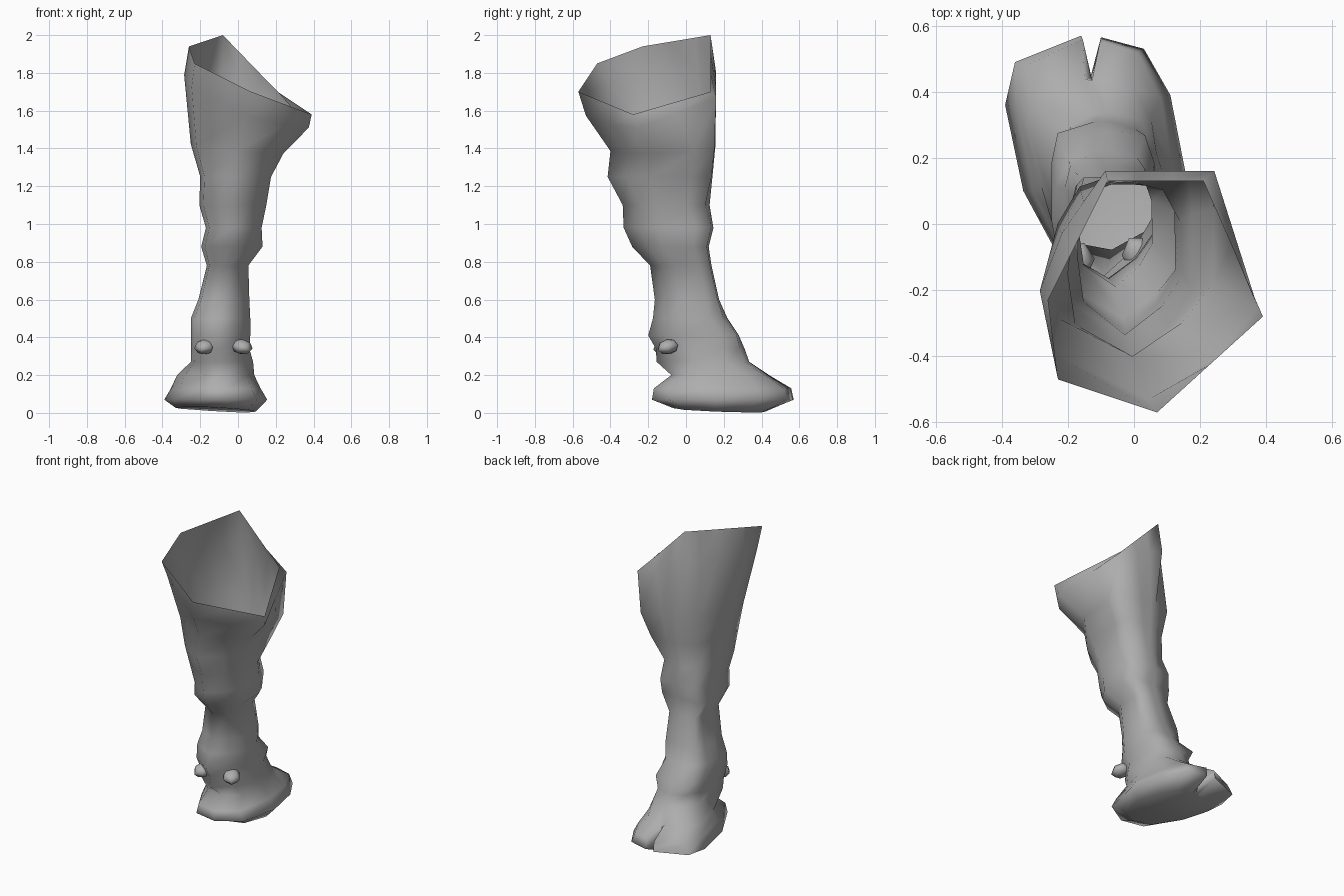
import bpy, bmesh, math
from mathutils import Vector

cube = bpy.data.objects.get("Cube")
if cube:
    bpy.data.objects.remove(cube, do_unlink=True)

grey = bpy.data.materials.new("plain grey")
grey.use_nodes = True
COLOR = (0.42, 0.42, 0.42, 1)
grey.diffuse_color = COLOR
grey.node_tree.nodes["Principled BSDF"].inputs["Base Color"].default_value = COLOR

# Leg cross-sections in a unit box, starting at the toe side
BACK = [(1, -.2), (.62, -.63), (0, -1), (-.88, -.6), (-1, -.05)]
ROUND_SIDE = [(-.92, .45), (-.65, .85), (-.15, 1)]
SQUARE_SIDE = [(-1, .6), (-.88, .98), (-.15, 1)]
THIGH = [(-.1, 1), (.2, 1), (.6, 1), (.8, .4), *BACK, (-.8, .45), (-.6, .73), (-.4, 1)]
CALF = [(0, 1), (.3, 1), (.95, .98), (1, .6), *BACK, *ROUND_SIDE]
KNEE = [(0, 1), (.15, 1), (.8, .95), (.98, .6), *BACK, *SQUARE_SIDE]
ANKLE = [(0, 1), (.15, 1), (.65, .9), (.93, .5), *BACK, *ROUND_SIDE]
# Outline of the cloven foot, same order, starting in the cleft
FOOT = [(-.13, .45), (-.10, .565), (.03, .53), (.11, .39), (.155, .16), (.10, -.09),
        (-.05, -.18), (-.20, -.15), (-.335, .10), (-.39, .36), (-.36, .49), (-.16, .57)]


def leg_ring(section, z, x0, x1, y0, y1, sx=0, sy=0):
    cx, cy, rx, ry = (x0 + x1) / 2, (y0 + y1) / 2, (x1 - x0) / 2, (y1 - y0) / 2
    return [Vector((cx + u * rx, cy + v * ry, z + sx * u * rx + sy * v * ry))
            for u, v in section]


def foot_ring(z, kx, ky, sx=0, sy=0, cleft_fill=0):
    ring = []
    for i, (x, y) in enumerate(FOOT):
        if i == 0:
            y += cleft_fill
        dx, dy = (x + .12) * kx, (y - .15) * ky
        ring.append(Vector((dx - .12, dy + .15, z + sx * dx + sy * dy)))
    return ring


def rim_ring():
    a, b, c, d, e, f = [Vector(p) for p in (
        (-.08, .13, 2), (.21, .13, 1.70), (.39, -.28, 1.58),
        (.07, -.57, 1.70), (-.23, -.47, 1.85), (-.26, -.23, 1.94))]
    return [a.lerp(b, .33), a.lerp(b, .67), b, b.lerp(c, .5), c, c.lerp(d, .5),
            d, e, f, f.lerp(a, .4), f.lerp(a, .75), a]


def finish(name, bm, angle):
    mesh = bpy.data.meshes.new(name)
    bm.to_mesh(mesh)
    bm.free()
    mesh.materials.append(grey)
    obj = bpy.data.objects.new(name, mesh)
    bpy.context.collection.objects.link(obj)
    bpy.ops.object.select_all(action='DESELECT')
    obj.select_set(True)
    bpy.context.view_layer.objects.active = obj
    bpy.ops.object.shade_smooth_by_angle(angle=math.radians(angle))
    return obj


# Leg and foot: one skin lofted from the slanted open rim to the sole
rings = [
    rim_ring(),
    leg_ring(THIGH, 1.66, -.285, .375, -.53, .16, -.40, .25),
    leg_ring(CALF, 1.40, -.25, .24, -.40, .155, -.10, .05),
    leg_ring(CALF, 1.25, -.20, .175, -.415, .14),
    leg_ring(ANKLE, 1.10, -.205, .15, -.335, .125),
    leg_ring(KNEE, .98, -.17, .125, -.33, .145),
    leg_ring(KNEE, .88, -.195, .13, -.285, .12),
    leg_ring(KNEE, .78, -.165, .055, -.19, .135),
    leg_ring(KNEE, .60, -.21, .06, -.165, .175),
    leg_ring(ANKLE, .50, -.25, .065, -.175, .22),
    leg_ring(KNEE, .41, -.25, .065, -.20, .28),
    leg_ring(ANKLE, .34, -.25, .06, -.16, .31),
    leg_ring(ANKLE, .27, -.25, .08, -.155, .335),
    foot_ring(.20, .75, .69, cleft_fill=.11),
    foot_ring(.13, .87, .97),
    foot_ring(.07, 1, 1),
    foot_ring(.02, .78, .66, -.06, -.04, cleft_fill=.11),
]
bm = bmesh.new()
loops = [[bm.verts.new(p) for p in ring] for ring in rings]
n = len(FOOT)
for upper, lower in zip(loops, loops[1:]):
    for i in range(n):
        j = (i + 1) % n
        bm.faces.new((upper[i], upper[j], lower[j], lower[i]))
bm.faces.new(loops[-1])
bmesh.ops.recalc_face_normals(bm, faces=bm.faces)
finish("leg_and_foot", bm, 80)

# Dewclaws: two small blunt knobs behind the ankle
for name, x, y, turn in (("right_dewclaw", -.175, -.115, -.4), ("left_dewclaw", .02, -.095, .6)):
    bm = bmesh.new()
    bmesh.ops.create_uvsphere(bm, u_segments=6, v_segments=4, radius=1)
    claw = finish(name, bm, 80)
    claw.location = (x, y, .35)
    claw.scale = (.055, .065, .04)
    claw.rotation_euler = (.25, 0, turn)
